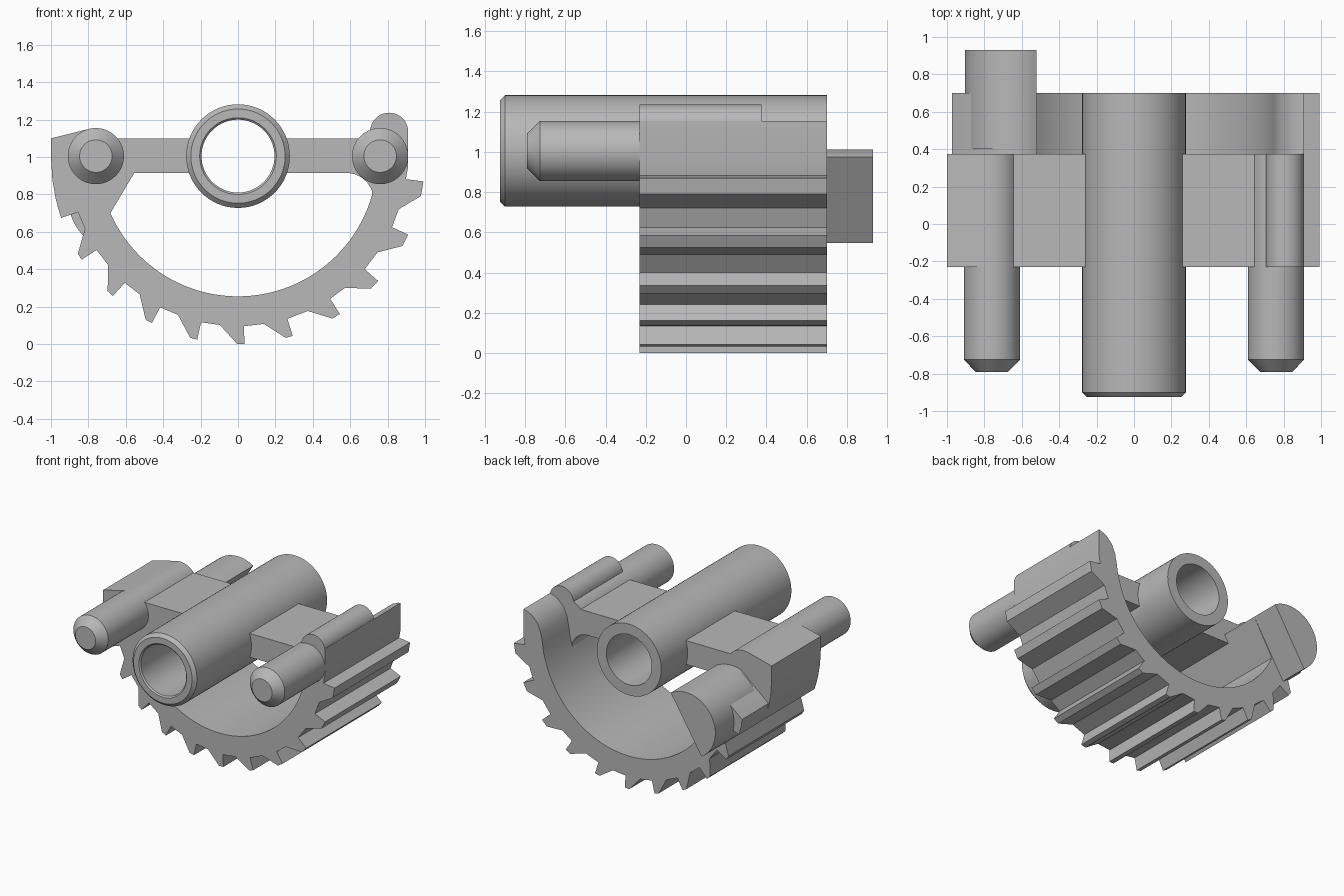
import bpy, bmesh
from math import sin, cos, radians, tau
from mathutils import Vector

old = bpy.data.objects.get("Cube")
if old:
    bpy.data.objects.remove(old, do_unlink=True)

# One plain material
grey = bpy.data.materials.new("plain grey")
grey.use_nodes = True
colour = (0.48, 0.48, 0.48, 1)
grey.diffuse_color = colour
grey.node_tree.nodes["Principled BSDF"].inputs["Base Color"].default_value = colour

FRONT, MID, BACK = -0.23, 0.375, 0.70   # depth planes
AXIS = 1.005                            # height of tube and pins
PIN_X, PIN_R = 0.76, 0.15


def finish(name, bm):
    bmesh.ops.remove_doubles(bm, verts=bm.verts, dist=1e-5)
    bmesh.ops.recalc_face_normals(bm, faces=bm.faces)
    mesh = bpy.data.meshes.new(name)
    bm.to_mesh(mesh)
    bm.free()
    mesh.materials.append(grey)
    ob = bpy.data.objects.new(name, mesh)
    bpy.context.collection.objects.link(ob)
    bpy.ops.object.select_all(action='DESELECT')
    ob.select_set(True)
    bpy.context.view_layer.objects.active = ob
    bpy.ops.object.shade_smooth_by_angle(angle=radians(25))
    return ob


def extrude(name, outline, y0, y1):
    """Solid from an x-z outline, running from y0 to y1."""
    bm = bmesh.new()
    face = bm.faces.new([bm.verts.new((x, y0, z)) for x, z in outline])
    new = bmesh.ops.extrude_face_region(bm, geom=[face])["geom"]
    moved = [v for v in new if isinstance(v, bmesh.types.BMVert)]
    bmesh.ops.translate(bm, verts=moved, vec=(0, y1 - y0, 0))
    return finish(name, bm)


def lathe(name, profile, x, closed):
    """Solid turned about a y axis at (x, AXIS) from (radius, y) points."""
    bm = bmesh.new()
    verts = [bm.verts.new((x + r, y, AXIS)) for r, y in profile]
    edges = [bm.edges.new(p) for p in zip(verts, verts[1:])]
    if closed:
        edges.append(bm.edges.new((verts[-1], verts[0])))
    bmesh.ops.spin(bm, geom=verts + edges, cent=(x, 0, AXIS), axis=(0, 1, 0),
                   angle=tau, steps=64, use_merge=False)
    return finish(name, bm)


def arc(cx, cz, r, a0, a1, steps):
    """Points on a circle, angle in degrees from +x towards +z."""
    angles = [radians(a0 + (a1 - a0) * i / steps) for i in range(steps + 1)]
    return [(cx + r * cos(a), cz + r * sin(a)) for a in angles]


def rim(r, a):
    """Point on the gear circle, angle in degrees from straight down."""
    return (r * sin(radians(a)), 1 - r * cos(radians(a)))


# Half-round lug: centre, radius and tilt of its flat side
lug_top, lug_low = Vector((-0.52, 0.975)), Vector((-0.785, 0.548))
lug_mid = (lug_top + lug_low) / 2
lug_r = (lug_top - lug_low).length / 2

# Toothed sector: lug top, slanted teeth, thin right wall, round inner edge
outline = arc(*lug_mid, lug_r, 58, 110, 10) + [(-0.972, 0.80)]
outline += [rim(1.0, -75)]
for a in [-71, -56.7, -42, -27.4, -12.6, 2, 17, 33, 48.5, 65.5, 82.5]:
    blunt = 2.2 + max(0, a - 20) * 0.037
    if a > -71:
        outline += [rim(0.903, a - blunt - 6), rim(1.0, a - blunt)]
    outline += [rim(1.0, a), rim(0.905, a)]
outline += [(0.91, 0.95), (0.91, 1.155), (0.89, 1.152), (0.84, 1.13),
            (0.79, 1.08), (0.76, 1.01), (0.745, 0.93), (0.735, 0.86)]
outline += [rim(0.745, 74 - 140.3 * i / 48) for i in range(49)]
extrude("toothed_sector", outline, FRONT, BACK)

# Half-round lug standing out of the back
extrude("rear_lug", arc(*lug_mid, lug_r, 58.2, 238.2, 32), BACK - 0.3, 0.93)

# Cross bar, one arm each side of the tube
for side, name in ((-1, "right_arm"), (1, "left_arm")):
    extrude(name, [(side * x, z) for x, z in
                   ((0.24, 0.915), (0.61, 0.915), (0.66, 1.1), (0.24, 1.1))], FRONT, MID)

# Pin seat on the right end, with a pointed outer shoulder
extrude("right_pin_seat",
        [(-0.56, 0.915), (-0.60, 1.1)] + arc(-PIN_X, AXIS, PIN_R, 39, 105, 12)
        + [(-1.0, 1.1), (-1.0, 1.0), rim(1.0, -83), rim(1.0, -77), rim(1.0, -71),
           rim(0.905, -71), rim(0.745, -66.3)], FRONT, MID)

# Pin seat on the left end, with a rounded hump
extrude("left_pin_seat",
        [(0.59, 0.915), (0.60, 1.1)] + arc(PIN_X, AXIS, PIN_R, 141, 112, 6)
        + arc(0.808, 1.135, 0.102, 175, 0, 20)
        + [(0.91, 0.95), rim(0.905, 82.5), rim(0.745, 74), (0.715, 0.825),
           (0.69, 0.865), (0.655, 0.895), (0.62, 0.91)], FRONT, MID)

# Hollow centre tube with chamfered front
lathe("centre_tube", [(0.277, BACK), (0.277, -0.90), (0.252, -0.925), (0.205, -0.925),
                      (0.195, -0.915), (0.195, BACK)], 0, True)

# Front pins with chamfered tips
for side, name in ((-1, "right_pin"), (1, "left_pin")):
    lathe(name, [(0, -0.79), (0.087, -0.79), (PIN_R, -0.725), (PIN_R, MID - 0.1),
                 (0, MID - 0.1)], side * PIN_X, False)
